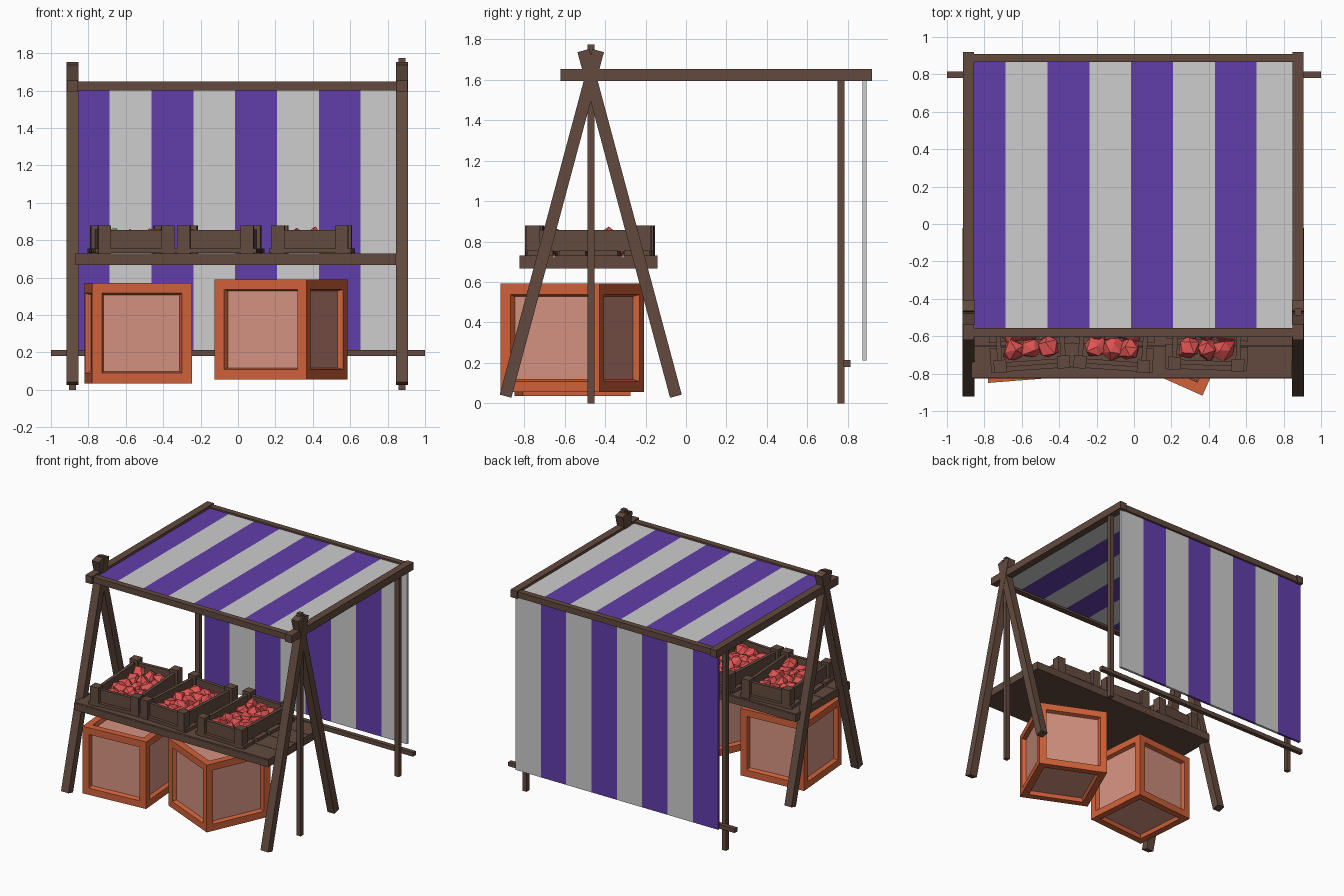
import bpy, bmesh, math, random
from mathutils import Vector, Matrix

if "Cube" in bpy.data.objects:
    bpy.data.objects.remove(bpy.data.objects["Cube"])

random.seed(4)


def mat(name, r, g, b):
    lin = [((c / 255 + 0.055) / 1.055) ** 2.4 for c in (r, g, b)]
    m = bpy.data.materials.new(name)
    m.diffuse_color = (*lin, 1)
    m.use_nodes = True
    m.node_tree.nodes["Principled BSDF"].inputs["Base Color"].default_value = m.diffuse_color
    return m


WOOD = mat("dark_wood", 98, 74, 62)
PURPLE = mat("purple_cloth", 97, 61, 170)
WHITE = mat("pale_cloth", 205, 205, 205)
RED = mat("red_fruit", 222, 84, 82)
ORANGE = mat("orange_crate_frame", 209, 98, 58)
PINK = mat("salmon_crate_panel", 213, 146, 129)


def finish(name, bm, mats, loc=(0, 0, 0), rot=0):
    me = bpy.data.meshes.new(name)
    bm.to_mesh(me)
    bm.free()
    ob = bpy.data.objects.new(name, me)
    for m in mats:
        me.materials.append(m)
    ob.location = loc
    ob.rotation_euler.z = math.radians(rot)
    bpy.context.collection.objects.link(ob)
    return ob


def add_box(bm, x0, x1, y0, y1, z0, z1):
    centre = Vector((x0 + x1, y0 + y1, z0 + z1)) / 2
    m = Matrix.Translation(centre) @ Matrix.Diagonal((x1 - x0, y1 - y0, z1 - z0, 1))
    bmesh.ops.create_cube(bm, size=1, matrix=m)


def box(name, *b):
    bm = bmesh.new()
    add_box(bm, *b)
    return finish(name, bm, [WOOD])


def leg(name, x, y0, z0, y1, z1, wx, wy):
    # square bar leaning in the y-z plane
    a, b = Vector((x, y0, z0)), Vector((x, y1, z1))
    angle = -math.atan2(y1 - y0, z1 - z0)
    m = (Matrix.Translation((a + b) / 2) @ Matrix.Rotation(angle, 4, 'X')
         @ Matrix.Diagonal((wx, wy, (b - a).length, 1)))
    bm = bmesh.new()
    bmesh.ops.create_cube(bm, size=1, matrix=m)
    return finish(name, bm, [WOOD])


# side frames: crossed legs, roof side beam, rear pole
for side, x in (("left", -0.885), ("right", 0.877)):
    leg(side + "_front_leg", x, -0.893, 0.035, -0.435, 1.745, 0.066, 0.06)
    leg(side + "_back_leg", x, -0.05, 0.035, -0.508, 1.745, 0.062, 0.06)
    box(side + "_roof_beam", x - 0.029, x + 0.029, -0.62, 0.92, 1.595, 1.655)
    box(side + "_rear_pole", x - 0.018, x + 0.018, 0.75, 0.785, 0, 1.6)
box("right_middle_pole", 0.859, 0.895, -0.488, -0.453, 0, 1.775)

# cross beams and the low rear bar
box("front_roof_beam", -0.87, 0.86, -0.603, -0.556, 1.6, 1.648)
box("back_roof_beam", -0.87, 0.86, 0.865, 0.91, 1.6, 1.648)
box("rear_low_bar", -1, 1, 0.78, 0.815, 0.18, 0.213)


# striped cloths, cut into eight bands
def cloth(name, y0, y1, z0, z1, x0=-0.91, x1=0.88):
    bm = bmesh.new()
    add_box(bm, x0, x1, y0, y1, z0, z1)
    step = (x1 - x0) / 8
    for i in range(1, 8):
        bmesh.ops.bisect_plane(bm, geom=bm.verts[:] + bm.edges[:] + bm.faces[:],
                               plane_co=(x0 + i * step, 0, 0), plane_no=(1, 0, 0))
    for f in bm.faces:
        k = int((f.calc_center_median().x - x0) / step)
        f.material_index = min(max(k, 0), 7) % 2
    return finish(name, bm, [PURPLE, WHITE])


cloth("roof_cloth", -0.58, 0.885, 1.617, 1.635)
cloth("back_cloth", 0.874, 0.894, 0.212, 1.625)

# table: slab with thin top planks
bm = bmesh.new()
add_box(bm, -0.87, 0.845, -0.825, -0.14, 0.667, 0.72)
for i in range(4):
    y = -0.825 + i * 0.17125
    add_box(bm, -0.87, 0.845, y + 0.002, y + 0.169, 0.715, 0.73)
finish("table_top", bm, [WOOD])


# fruit trays
def tray(n, x, rot):
    bm = bmesh.new()
    for sx in (-1, 1):
        for sy in (-1, 1):
            px, py = sx * 0.17, sy * 0.275
            add_box(bm, px - 0.034, px + 0.034, py - 0.034, py + 0.034, 0.73, 0.88)
        add_box(bm, sx * 0.17 - 0.013, sx * 0.17 + 0.013, -0.27, 0.27, 0.752, 0.857)
        add_box(bm, -0.17, 0.17, sx * 0.268 - 0.013, sx * 0.268 + 0.013, 0.752, 0.855)
    for i in range(4):
        y = -0.24 + i * 0.16
        add_box(bm, -0.22, 0.22, y - 0.065, y + 0.065, 0.731, 0.756)
    finish("fruit_tray_%d" % n, bm, [WOOD], (x, -0.475, 0), rot)

    # faceted fruit pile
    bm = bmesh.new()
    for i in range(3):
        for j in range(5):
            c = Vector(((i - 1) * 0.09, (j - 2) * 0.096, 0.785 + random.uniform(-0.01, 0.02)))
            spin = Matrix.Rotation(random.uniform(0, 6), 4, (random.random(), random.random(), 1))
            res = bmesh.ops.create_icosphere(bm, subdivisions=1, radius=0.062,
                                             matrix=Matrix.Translation(c) @ spin)
            for v in res["verts"]:
                v.co += Vector([random.uniform(-0.012, 0.012) for _ in range(3)])
                v.co.z = max(v.co.z, 0.74)
    finish("fruit_pile_%d" % n, bm, [RED], (x, -0.475, 0), rot)


for n, (x, rot) in enumerate(((-0.565, 4), (-0.1, -4), (0.395, -2)), 1):
    tray(n, x, rot)


# crates with recessed panels on every side
def crate(name, loc, rot, size):
    bm = bmesh.new()
    bmesh.ops.create_cube(bm, size=size)
    faces = bm.faces[:]
    bmesh.ops.inset_individual(bm, faces=faces, thickness=0.076)
    bmesh.ops.inset_individual(bm, faces=faces, thickness=0.014, depth=-0.03)
    for f in faces:
        f.material_index = 1
    finish(name, bm, [ORANGE, PINK], loc, rot)


crate("left_crate", (-0.534, -0.562, 0.303), 4.5, 0.535)
crate("right_crate", (0.23, -0.563, 0.323), -24, 0.537)
